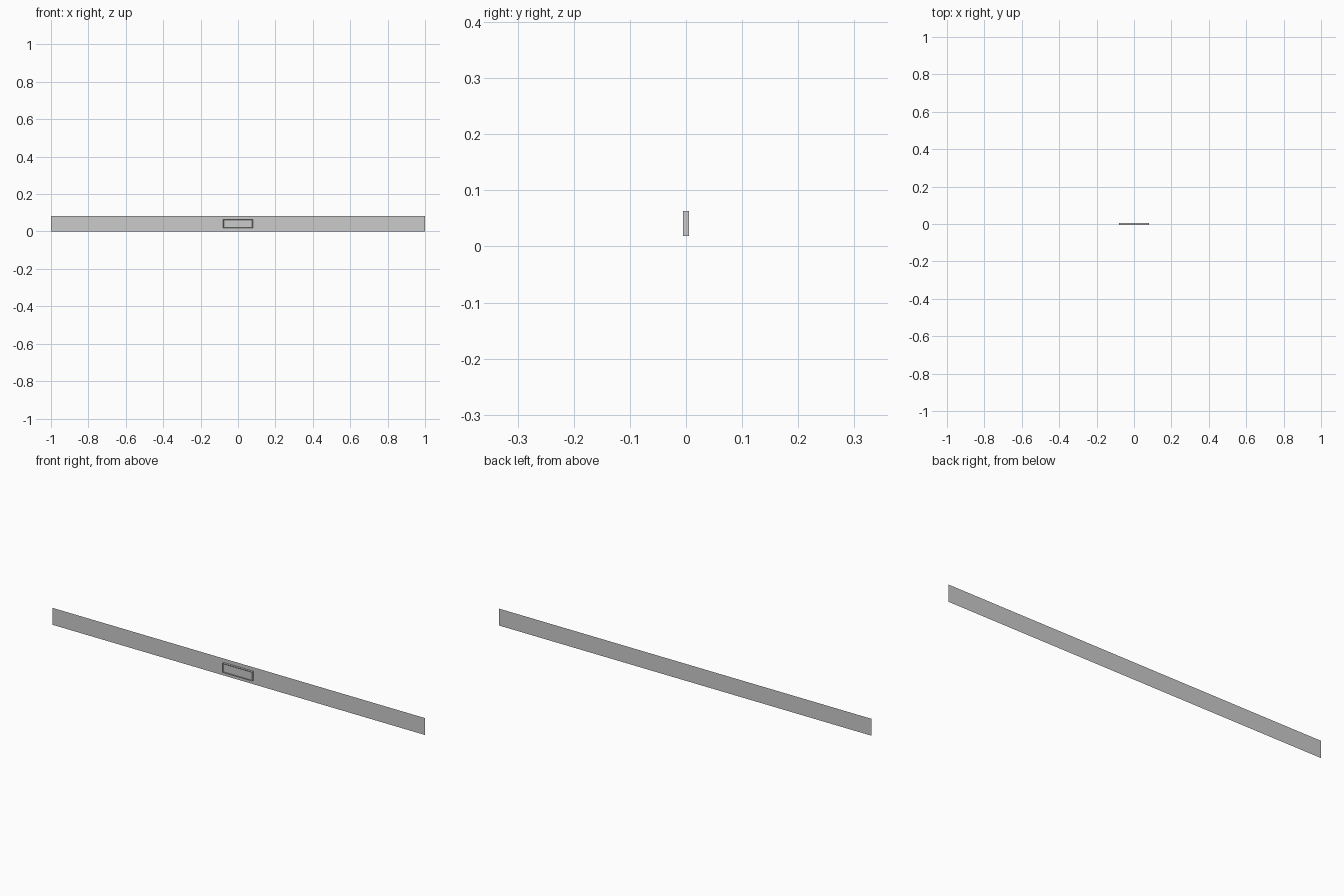
import bpy, bmesh

if "Cube" in bpy.data.objects:
    bpy.data.objects.remove(bpy.data.objects["Cube"])


def make_object(name, bm):
    mesh = bpy.data.meshes.new(name)
    bm.to_mesh(mesh)
    bm.free()
    obj = bpy.data.objects.new(name, mesh)
    bpy.context.collection.objects.link(obj)
    return obj


LENGTH, HEIGHT, DEPTH = 2.0, 0.082, 0.01
PLATE_W, PLATE_H, PLATE_Z = 0.158, 0.044, 0.041

# Long backing strip: a single flat sheet with its face to the front
bm = bmesh.new()
corners = [(-1, 0), (1, 0), (1, 1), (-1, 1)]
bm.faces.new([bm.verts.new((x * LENGTH / 2, DEPTH / 2, z * HEIGHT))
              for x, z in corners])
make_object("backing_strip", bm)

# Small raised plate in the middle, with a thin rim round its front face
bm = bmesh.new()
bmesh.ops.create_cube(bm, size=1)
for v in bm.verts:
    v.co.x *= PLATE_W
    v.co.y *= DEPTH
    v.co.z = v.co.z * PLATE_H + PLATE_Z
bm.normal_update()
front = [f for f in bm.faces if f.normal.y < -0.9]
bmesh.ops.inset_region(bm, faces=front, thickness=0.004)
bmesh.ops.translate(bm, verts=front[0].verts, vec=(0, 0.002, 0))
make_object("centre_plate", bm)
